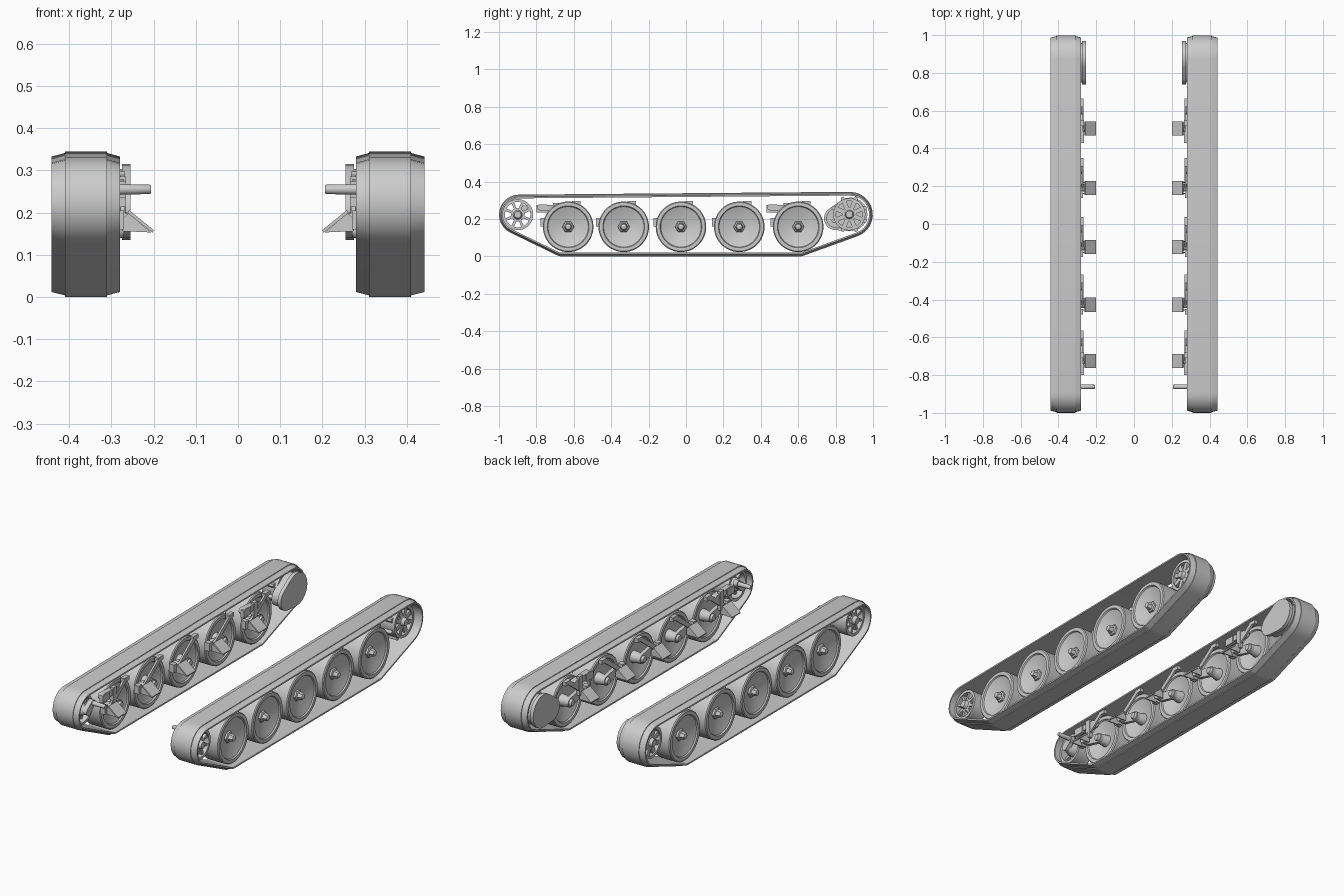
import bpy, bmesh, math
from math import pi, sin, cos, atan2, acos, hypot

cube = bpy.data.objects.get("Cube")
if cube:
    bpy.data.objects.remove(cube, do_unlink=True)

steel = bpy.data.materials.new("plain_grey")
steel.use_nodes = True
steel.diffuse_color = (0.6, 0.6, 0.6, 1)
steel.node_tree.nodes["Principled BSDF"].inputs["Base Color"].default_value = (0.6, 0.6, 0.6, 1)
parts = []


def finish(name, bm):
    """Turn the bmesh of one side into an object mirrored to the other side."""
    bmesh.ops.recalc_face_normals(bm, faces=bm.faces)
    mesh = bpy.data.meshes.new(name)
    bm.to_mesh(mesh)
    bm.free()
    mesh.materials.append(steel)
    ob = bpy.data.objects.new(name, mesh)
    bpy.context.collection.objects.link(ob)
    ob.modifiers.new("Mirror", "MIRROR").use_mirror_merge = False
    parts.append(ob)


def bridge(bm, rings, closed):
    """Join successive vertex rings with quads."""
    n = len(rings[0])
    for k in range(len(rings) if closed else len(rings) - 1):
        a, b = rings[k], rings[(k + 1) % len(rings)]
        for i in range(n):
            j = (i + 1) % n
            bm.faces.new((a[i], a[j], b[j], b[i]))


def hull(circles, off=0.0, steps=12):
    """Outline of a belt pulled round circles (y, z, r) listed anticlockwise."""
    n = len(circles)
    normals = []
    for i, (y, z, r) in enumerate(circles):
        v, w, s = circles[(i + 1) % n]
        normals.append(atan2(w - z, v - y) - acos((r - s) / hypot(v - y, w - z)))
    pts = []
    for i, (y, z, r) in enumerate(circles):
        start = normals[i - 1]
        sweep = (normals[i] - start) % (2 * pi)
        for k in range(steps + 1):
            a = start + sweep * k / steps
            pts.append((y + (r + off) * cos(a), z + (r + off) * sin(a)))
    return pts


def prism(bm, pts, lo, hi, axis="x"):
    """Extrude an outline along x (points y, z) or along y (points x, z)."""
    def at(p, d):
        return (d, p[0], p[1]) if axis == "x" else (p[0], d, p[1])
    rings = [[bm.verts.new(at(p, d)) for p in pts] for d in (lo, hi)]
    bridge(bm, rings, False)
    for ring in rings:
        bm.faces.new(ring)


def box(bm, x, y, z):
    prism(bm, [(y[0], z[0]), (y[1], z[0]), (y[1], z[1]), (y[0], z[1])], *x)


def lathe(bm, profile, y, z, sides=40, closed=False):
    """Spin (x, radius) points about an axle along x."""
    rings = [[bm.verts.new((x, y + r * cos(2 * pi * i / sides), z + r * sin(2 * pi * i / sides)))
              for i in range(sides)] for x, r in profile]
    bridge(bm, rings, closed)
    if not closed:
        bm.faces.new(rings[0])
        bm.faces.new(rings[-1])


# Track belts: a chamfered cross-section carried round the running gear
path = [(-0.665, 0.06, 0.06), (0.61, 0.06, 0.06), (0.877, 0.223, 0.122), (-0.893, 0.223, 0.107)]
section = [(0.28, -0.02), (0.28, -0.012), (0.31, -0.004), (0.31, 0), (0.41, 0),
           (0.41, -0.004), (0.4415, -0.012), (0.4415, -0.02)]
bm = bmesh.new()
bridge(bm, [[bm.verts.new((x, y, z)) for y, z in hull(path, off)] for x, off in section], True)
finish("track_belt", bm)

# Road wheels with dished faces, suspension arms and brackets
axle_z = 0.158
half = [(0.31, 0.135), (0.305, 0.130), (0.305, 0.112), (0.312, 0.108), (0.340, 0.035)]
for number, y in enumerate((-0.63, -0.333, -0.027, 0.285, 0.60), 1):
    tag = "_%d" % number
    bm = bmesh.new()
    outer = [(0.72 - x, r) for x, r in half]
    lathe(bm, half[::-1] + outer, y, axle_z, 48)
    finish("road_wheel" + tag, bm)

    bm = bmesh.new()
    lathe(bm, [(0.37, 0.034), (0.39, 0.030), (0.394, 0.022), (0.418, 0.016), (0.422, 0.008)], y, axle_z, 6)
    finish("hub_cap" + tag, bm)

    pivot = y - 0.092
    bm = bmesh.new()
    prism(bm, hull([(pivot, 0.18, 0.022), (y, axle_z, 0.026)], steps=8), 0.282, 0.302)
    lathe(bm, [(0.27, 0.016), (0.30, 0.026), (0.345, 0.034)], y, axle_z, 16)
    lathe(bm, [(0.255, 0.02), (0.302, 0.02)], pivot, 0.18, 16)
    finish("swing_arm" + tag, bm)

    # Sloping mounting plate with a rib below it
    bm = bmesh.new()
    prism(bm, [(0.202, 0.152), (0.262, 0.199), (0.258, 0.206), (0.200, 0.159)],
          pivot - 0.04, pivot + 0.035, "y")
    for side in (-0.034, 0.024):
        prism(bm, [(0.205, 0.153), (0.275, 0.156), (0.275, 0.185), (0.26, 0.198)],
              pivot + side, pivot + side + 0.006, "y")
    finish("mounting_plate" + tag, bm)

    # Bump stop and upper link
    bm = bmesh.new()
    box(bm, (0.27, 0.30), (y - 0.147, y - 0.118), (0.16, 0.205))
    prism(bm, hull([(pivot, 0.19, 0.012), (y + 0.035, 0.285, 0.012)], steps=6), 0.268, 0.278)
    box(bm, (0.268, 0.29), (y + 0.02, y + 0.065), (0.275, 0.297))
    finish("bump_stop" + tag, bm)

    # Damper on the first and last wheels
    if number in (1, 5):
        bm = bmesh.new()
        prism(bm, hull([(y - 0.15, 0.262, 0.016), (y - 0.03, 0.255, 0.016)], steps=6), 0.27, 0.30)
        box(bm, (0.265, 0.285), (y - 0.17, y - 0.11), (0.235, 0.275))
        box(bm, (0.265, 0.285), (y - 0.08, y - 0.05), (0.18, 0.285))
        finish("damper" + tag, bm)


def spoked_wheel(name, y, z, r, spoke, teeth):
    bm = bmesh.new()
    lathe(bm, [(0.315, r), (0.405, r), (0.405, r * 0.82), (0.315, r * 0.82)], y, z, 40, True)
    lathe(bm, [(0.30, 0.022), (0.33, 0.036), (0.395, 0.036), (0.40, 0.024), (0.418, 0.018)], y, z, 24)
    for k in range(8):
        a = 2 * pi * (k + 0.5) / 8
        def at(d, s):
            return (y + d * cos(a) - s * sin(a), z + d * sin(a) + s * cos(a))
        prism(bm, [at(0.025, -spoke), at(r * 0.9, -spoke), at(r * 0.9, spoke), at(0.025, spoke)], 0.34, 0.398)
        if teeth:
            prism(bm, [at(r * 0.95, -0.014), at(r + 0.014, -0.006),
                       at(r + 0.014, 0.006), at(r * 0.95, 0.014)], 0.33, 0.39)
    finish(name, bm)


# Front idler, rear sprocket
spoked_wheel("front_idler", -0.90, 0.223, 0.083, 0.007, False)
spoked_wheel("drive_sprocket", 0.873, 0.225, 0.086, 0.012, True)

# Idler crank with its shaft
bm = bmesh.new()
prism(bm, hull([(-0.90, 0.223, 0.022), (-0.862, 0.255, 0.018)], steps=8), 0.28, 0.305)
lathe(bm, [(0.206, 0.009), (0.21, 0.011), (0.29, 0.013)], -0.862, 0.255, 16)
finish("idler_crank", bm)

# Egg-shaped final drive housing
bm = bmesh.new()
egg = [(0.80, 0.203, 0.062), (0.88, 0.225, 0.09)]
prism(bm, hull(egg), 0.255, 0.275)
prism(bm, hull(egg, -0.012), 0.275, 0.32)
finish("final_drive", bm)

# Smooth shading with sharp edges kept
bpy.ops.object.select_all(action="DESELECT")
for ob in parts:
    ob.select_set(True)
bpy.context.view_layer.objects.active = parts[0]
bpy.ops.object.shade_smooth_by_angle(angle=math.radians(30))
